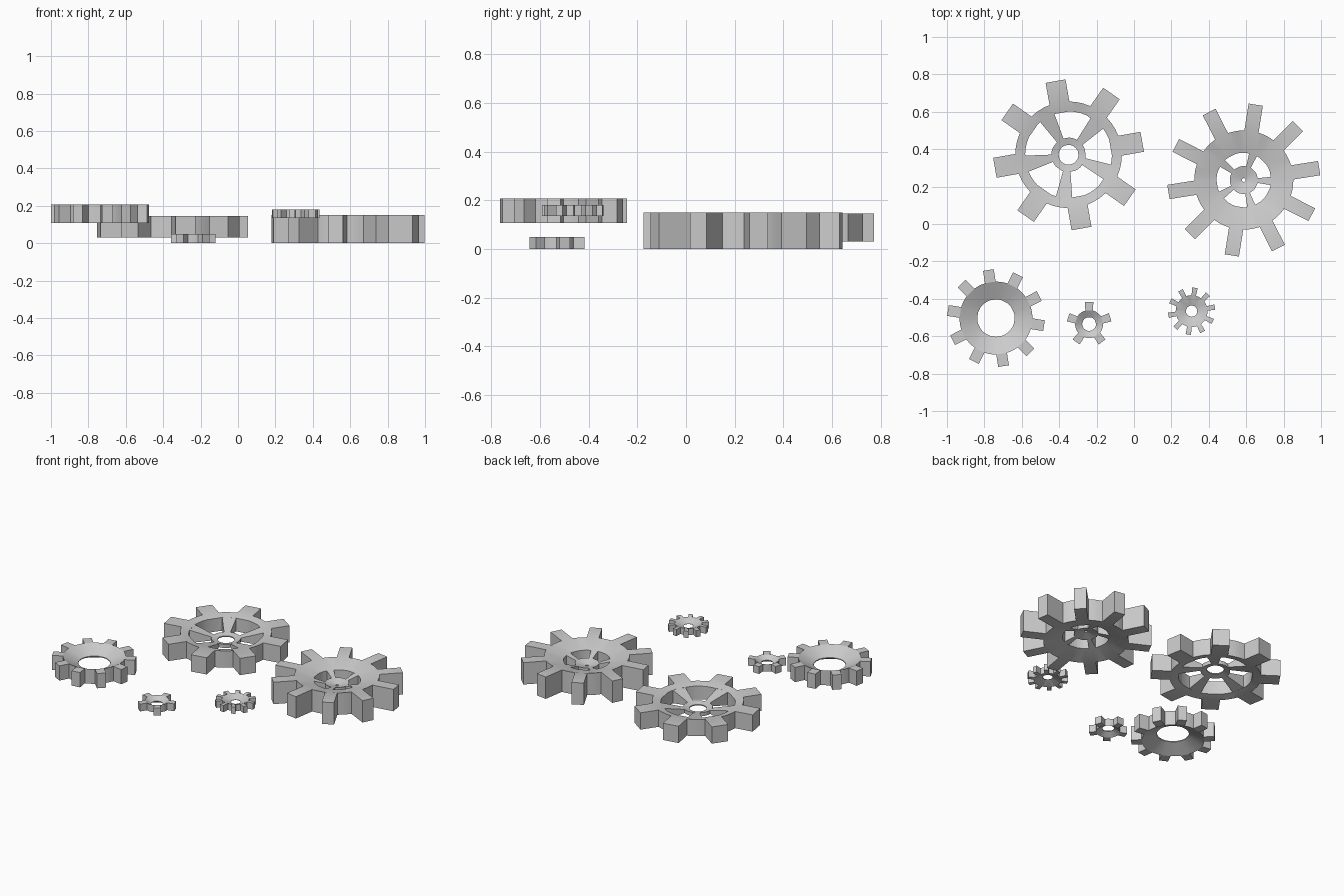
import bpy, bmesh
from math import pi, cos, sin, radians, asin

if "Cube" in bpy.data.objects:
    bpy.data.objects.remove(bpy.data.objects["Cube"])


def finish(bm, name):
    bmesh.ops.recalc_face_normals(bm, faces=bm.faces)
    me = bpy.data.meshes.new(name)
    bm.to_mesh(me)
    bm.free()
    for p in me.polygons:
        p.use_smooth = True
    me.set_sharp_from_angle(angle=radians(25))
    ob = bpy.data.objects.new(name, me)
    bpy.context.collection.objects.link(ob)
    return ob


def gear(name, center, z0, z1, teeth, phase, tip, root, hole,
         tip_w, base_w, spokes=None):
    """Toothed wheel whose body thins from the root circle to the hole.
    spokes = (count, phase, hub radius, rim inner radius, hub width, rim width)"""
    half = (z1 - z0) / 2
    zm = (z0 + z1) / 2
    step = 2 * pi / teeth

    def thick(r):
        return half * (0.06 + 0.94 * (r - hole) / (root - hole))

    bm = bmesh.new()

    def vert(r, a, z, side=0.0):
        return bm.verts.new((center[0] + r * cos(a) - side * sin(a),
                             center[1] + r * sin(a) + side * cos(a), zm + z))

    h = asin(base_w / 2 / root)
    angles = []
    for i in range(teeth):
        a = radians(phase) + i * step
        gap = step - 2 * h
        angles += [a - h, a + h, a + h + gap / 3, a + h + 2 * gap / 3]
    n = len(angles)

    def ring(r_in, r_out, toothed):
        loops = [[vert(r, a, s * thick(r)) for a in angles]
                 for r, s in ((r_in, 1), (r_out, 1), (r_out, -1), (r_in, -1))]
        it, ot, ob, ib = loops
        for i in range(n):
            j = (i + 1) % n
            bm.faces.new((it[i], ot[i], ot[j], it[j]))
            bm.faces.new((ib[i], ib[j], ob[j], ob[i]))
            bm.faces.new((it[i], it[j], ib[j], ib[i]))
            if toothed and i % 4 == 0:
                # tooth block grown from the root circle
                a = (angles[i] + angles[j]) / 2
                c, d = (vert(tip, a, half, s * tip_w / 2) for s in (-1, 1))
                e, f = (vert(tip, a, -half, s * tip_w / 2) for s in (-1, 1))
                bm.faces.new((ot[i], c, d, ot[j]))
                bm.faces.new((ob[i], ob[j], f, e))
                bm.faces.new((c, e, f, d))
                bm.faces.new((ot[i], ob[i], e, c))
                bm.faces.new((ot[j], d, f, ob[j]))
            else:
                bm.faces.new((ot[i], ob[i], ob[j], ot[j]))

    if not spokes:
        ring(hole, root, True)
    else:
        count, sp, r_hub, r_rim, w_hub, w_rim = spokes
        ring(r_rim, root, True)
        ring(hole, r_hub, False)
        # spokes between hub and rim, following the taper
        for k in range(count):
            a = radians(sp) + k * 2 * pi / count
            p = [[vert(r, a, s * thick(r), m * w / 2)
                  for s, m in ((1, -1), (1, 1), (-1, 1), (-1, -1))]
                 for r, w in ((r_hub * 0.97, w_hub), (r_rim * 1.01, w_rim))]
            for i in range(4):
                j = (i + 1) % 4
                bm.faces.new((p[0][i], p[0][j], p[1][j], p[1][i]))
            bm.faces.new(p[0])
            bm.faces.new(p[1][::-1])
    return finish(bm, name)


# large spoked wheels
gear("large_gear_left", (-0.35, 0.37), 0.03, 0.145, 8, 10, 0.40, 0.285, 0.053,
     0.108, 0.108, (5, 48, 0.092, 0.232, 0.04, 0.09))
gear("large_gear_right", (0.587, 0.235), 0.0, 0.15, 10, 9, 0.408, 0.265, 0.01,
     0.077, 0.077, (5, 70, 0.075, 0.146, 0.025, 0.045))
# medium ring gear
gear("medium_gear", (-0.738, -0.503), 0.107, 0.208, 10, 27, 0.26, 0.195, 0.10,
     0.058, 0.058)
# small pinions
gear("small_gear_five_teeth", (-0.24, -0.535), 0.0, 0.05, 5, 90, 0.118, 0.075,
     0.037, 0.046, 0.040)
gear("small_gear_ten_teeth", (0.308, -0.466), 0.135, 0.18, 10, 10, 0.126, 0.085,
     0.03, 0.029, 0.024)
